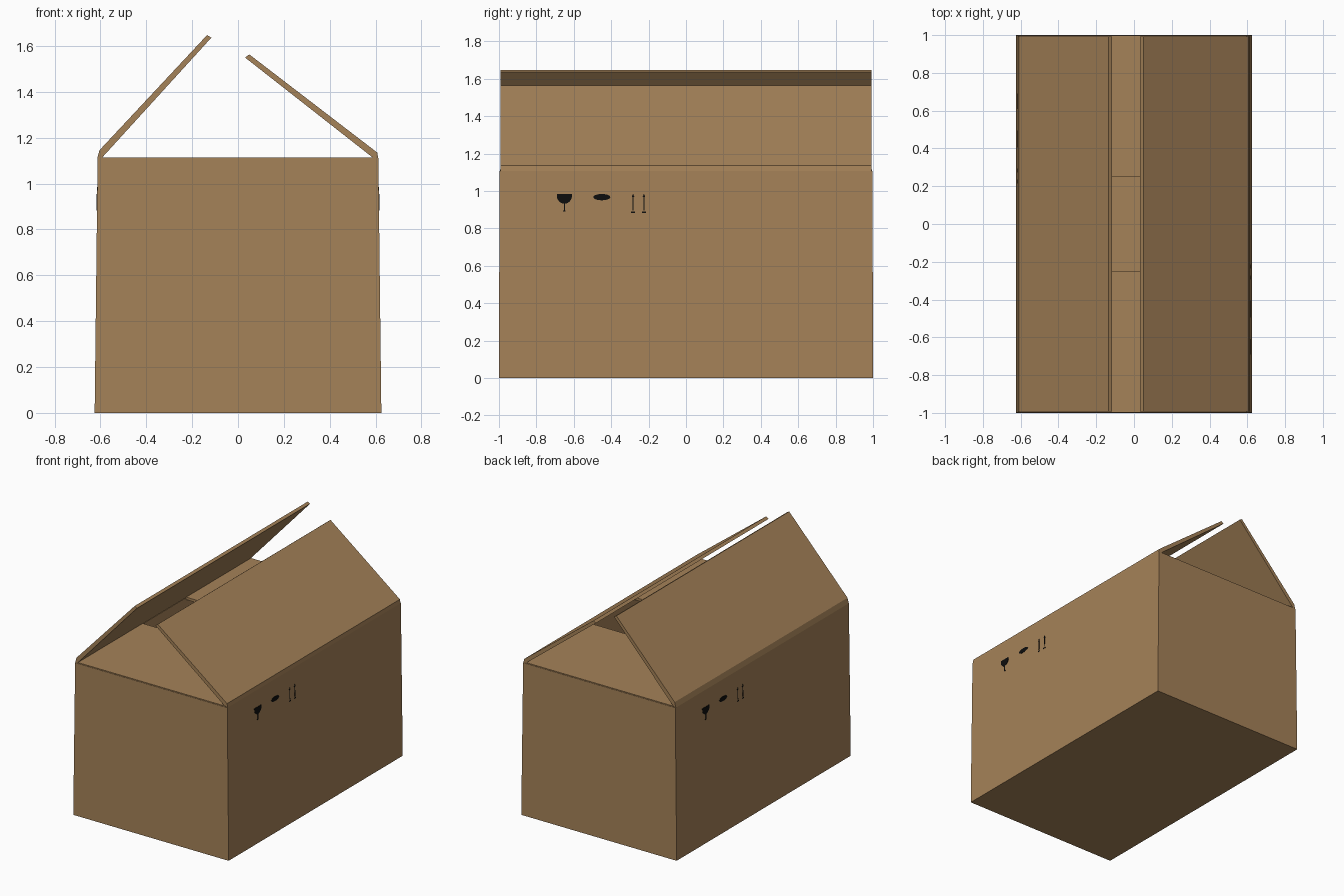
import bpy, bmesh, math

if "Cube" in bpy.data.objects:
    bpy.data.objects.remove(bpy.data.objects["Cube"])

def material(name, col):
    m = bpy.data.materials.new(name)
    m.diffuse_color = (*col, 1)
    m.use_nodes = True
    m.node_tree.nodes["Principled BSDF"].inputs["Base Color"].default_value = m.diffuse_color
    return m

CARD = material("brown cardboard", (0.376, 0.223, 0.098))
INK = material("black ink", (0.004, 0.004, 0.004))
TOP = 1.108

def finish(bm, name, mat):
    bmesh.ops.recalc_face_normals(bm, faces=bm.faces)
    me = bpy.data.meshes.new(name)
    bm.to_mesh(me)
    bm.free()
    me.materials.append(mat)
    ob = bpy.data.objects.new(name, me)
    bpy.context.collection.objects.link(ob)
    return ob

def add_prism(bm, a, b):
    """Closed solid between two matching rings of points."""
    va = [bm.verts.new(p) for p in a]
    vb = [bm.verts.new(p) for p in b]
    bm.faces.new(va)
    bm.faces.new(vb[::-1])
    n = len(va)
    for i in range(n):
        j = (i + 1) % n
        bm.faces.new((va[i], va[j], vb[j], vb[i]))

# Open box with slightly tapering walls
bm = bmesh.new()
bmesh.ops.create_cube(bm, size=2)
for v in bm.verts:
    up = v.co.z > 0
    v.co = (v.co.x * (0.612 if up else 0.625), v.co.y * (0.997 if up else 1.0), TOP if up else 0)
bm.faces.ensure_lookup_table()
lid = [f for f in bm.faces if f.calc_center_median().z > 1.1]
bmesh.ops.delete(bm, geom=lid, context='FACES_ONLY')
box = finish(bm, "box_body", CARD)
sol = box.modifiers.new("wall thickness", 'SOLIDIFY')
sol.thickness, sol.offset = 0.018, -1
sol.use_even_offset = True

# Long side flaps, half raised, with a creased hinge
flaps = {
    "left_flap": [(-0.614, 1.108), (-0.604, 1.145), (-0.135, 1.647), (-0.116, 1.636), (-0.597, 1.108)],
    "right_flap": [(0.612, 1.108), (0.607, 1.135), (0.049, 1.563), (0.031, 1.549), (0.594, 1.108)],
}
for name, prof in flaps.items():
    bm = bmesh.new()
    add_prism(bm, [(x, -0.993, z) for x, z in prof], [(x, 0.993, z) for x, z in prof])
    finish(bm, name, CARD)

# Short end flaps, folded flat over the opening
for name, s in (("front_end_flap", -1), ("back_end_flap", 1)):
    bm = bmesh.new()
    ring = [(-0.597, 0.994), (0.597, 0.994), (0.597, 0.25), (-0.597, 0.25)]
    add_prism(bm, [(x, y * s, 1.096) for x, y in ring], [(x, y * s, 1.114) for x, y in ring])
    finish(bm, name, CARD)

# Printed handling symbols: outlines as (y, z) on the right wall
def box2d(y0, y1, z0, z1):
    return [(y0, z0), (y1, z0), (y1, z1), (y0, z1)]

goblet = [(-0.69, 0.985), (-0.61, 0.985), (-0.611, 0.96), (-0.622, 0.943), (-0.64, 0.932),
          (-0.66, 0.932), (-0.678, 0.943), (-0.689, 0.96)]
oval = [(-0.45 + 0.046 * math.cos(t * math.pi / 8), 0.967 + 0.017 * math.sin(t * math.pi / 8))
        for t in range(16)]
symbols = {
    "goblet_symbol": [goblet, box2d(-0.653, -0.647, 0.895, 0.933), box2d(-0.657, -0.643, 0.889, 0.896)],
    "oval_symbol": [oval],
    "arrow_symbol": [],
}
for y in (-0.283, -0.225):
    symbols["arrow_symbol"] += [
        box2d(y - 0.003, y + 0.003, 0.897, 0.968),
        box2d(y - 0.011, y + 0.011, 0.882, 0.889),
        [(y - 0.008, 0.967), (y + 0.008, 0.967), (y, 0.985)]]

def on_wall(p, off):
    return (0.625 - 0.013 * p[1] / TOP + off, p[0], p[1])

for side, turn in (("right", 1), ("left", -1)):
    for name, shapes in symbols.items():
        bm = bmesh.new()
        for sh in shapes:
            rings = [[on_wall(p, o) for p in sh] for o in (-0.002, 0.002)]
            add_prism(bm, *[[(x * turn, y * turn, z) for x, y, z in r] for r in rings])
        finish(bm, side + "_" + name, INK)
